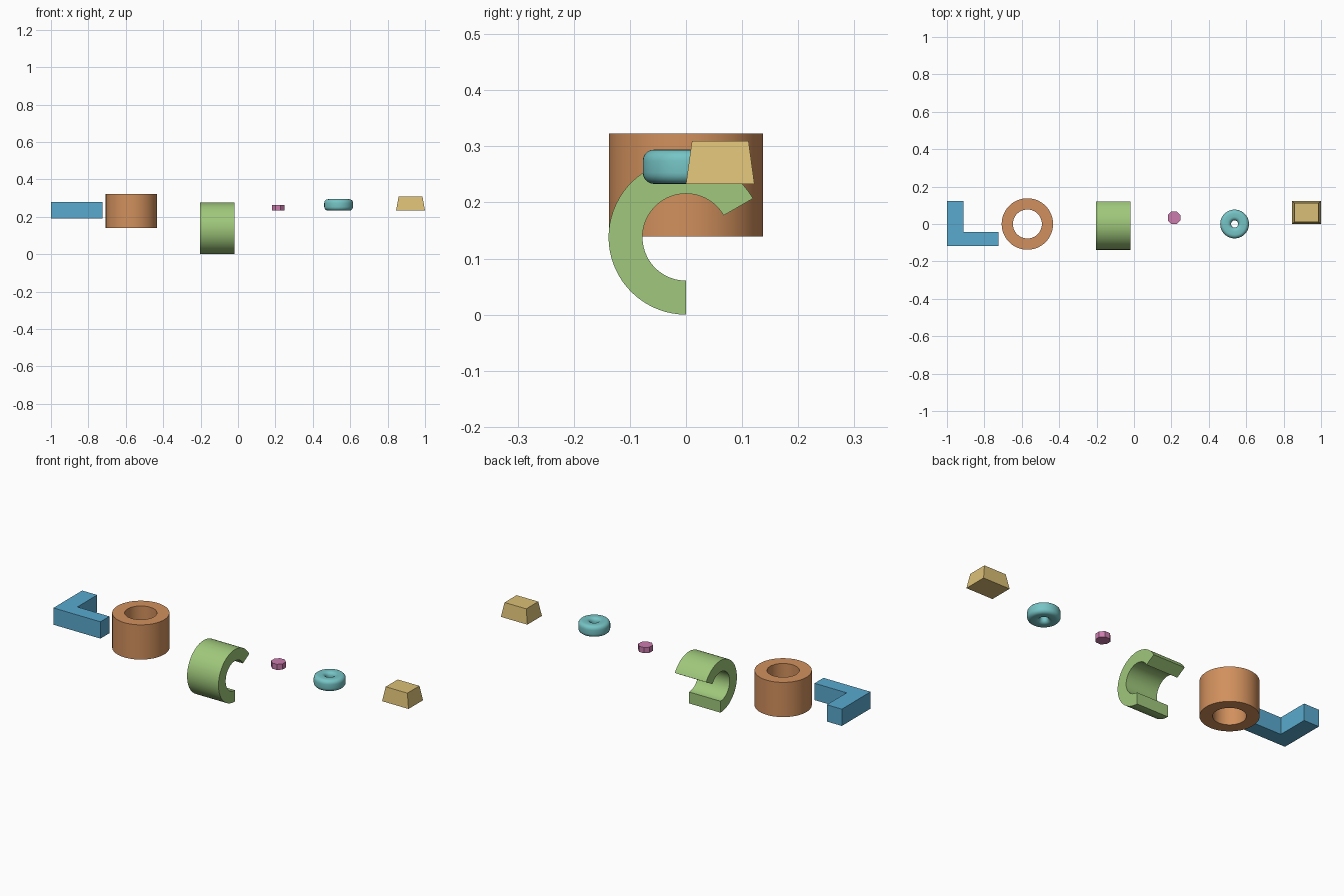
import bpy
import bmesh
from math import sin, cos, pi, radians
from mathutils import Vector

if "Cube" in bpy.data.objects:
    bpy.data.objects.remove(bpy.data.objects["Cube"])


def finish(name, bm, color, smooth=False):
    bmesh.ops.remove_doubles(bm, verts=bm.verts, dist=1e-6)
    bmesh.ops.recalc_face_normals(bm, faces=bm.faces)
    me = bpy.data.meshes.new(name)
    bm.to_mesh(me)
    bm.free()
    ob = bpy.data.objects.new(name, me)
    bpy.context.collection.objects.link(ob)
    mat = bpy.data.materials.new(name + "_colour")
    mat.diffuse_color = (*color, 1)
    mat.use_nodes = True
    mat.node_tree.nodes["Principled BSDF"].inputs["Base Color"].default_value = mat.diffuse_color
    me.materials.append(mat)
    if smooth:
        bpy.ops.object.select_all(action='DESELECT')
        ob.select_set(True)
        bpy.context.view_layer.objects.active = ob
        bpy.ops.object.shade_smooth_by_angle(angle=radians(30))
    return ob


def prism(name, pts, z0, z1, color):
    """Extrude an XY outline from z0 to z1."""
    bm = bmesh.new()
    face = bm.faces.new([bm.verts.new((x, y, z0)) for x, y in pts])
    ext = bmesh.ops.extrude_face_region(bm, geom=[face])
    verts = [g for g in ext["geom"] if isinstance(g, bmesh.types.BMVert)]
    bmesh.ops.translate(bm, verts=verts, vec=(0, 0, z1 - z0))
    return finish(name, bm, color)


def sweep(name, profile, place, start, end, steps, color):
    """Turn a closed (radius, height) profile; place maps it into space."""
    bm = bmesh.new()
    full = abs(end - start) >= 360
    count = steps if full else steps + 1
    rings = []
    for i in range(count):
        a = radians(start + (end - start) * i / steps)
        rings.append([bm.verts.new(place(r * cos(a), r * sin(a), h)) for r, h in profile])
    n = len(profile)
    for i in range(steps):
        a, b = rings[i], rings[(i + 1) % count]
        for j in range(n):
            k = (j + 1) % n
            bm.faces.new((a[j], a[k], b[k], b[j]))
    if not full:
        bm.faces.new(rings[0])
        bm.faces.new(rings[-1])
    return finish(name, bm, color, True)


# L-shaped bracket
prism("angle_bracket",
      [(-1, -.118), (-.724, -.118), (-.724, -.043), (-.912, -.043), (-.912, .123), (-1, .123)],
      .19, .279, (.1, .4, .62))

# Upright hollow cylinder
sweep("tube", [(.0775, .139), (.1375, .139), (.1375, .323), (.0775, .323)],
      lambda u, v, h: (-.57 + u, v, h), 0, 360, 64, (.64, .28, .11))

# Open ring lying along x, 240 degrees
sweep("split_ring", [(.0775, -.202), (.138, -.202), (.138, -.018), (.0775, -.018)],
      lambda u, v, h: (h, u, .138 + v), 30, 270, 48, (.35, .58, .2))

# Small octagonal block
R = .0335 / cos(pi / 8)
prism("octagonal_block",
      [(.214 + R * cos(pi / 8 + i * pi / 4), .0335 + R * sin(pi / 8 + i * pi / 4)) for i in range(8)],
      .233, .263, (.6, .2, .42))

# Rounded ring with a small hole
c = .02
ring_profile = []
for cx, cz, a0 in ((.057, .274, 0), (.039, .274, 90), (.039, .253, 180), (.057, .253, 270)):
    for i in range(6):
        a = radians(a0 + 18 * i)
        ring_profile.append((cx + c * cos(a), cz + c * sin(a)))
sweep("rounded_ring", ring_profile,
      lambda u, v, h: (.538 + u, v, h), 0, 360, 48, (.18, .55, .56))

# Tapered block
bm = bmesh.new()
bmesh.ops.create_cube(bm, size=1)
for v in bm.verts:
    top = v.co.z > 0
    hx, hy = (.0635, .0505) if top else (.0775, .061)
    v.co = Vector((.9225 + (hx if v.co.x > 0 else -hx),
                   .061 + (hy if v.co.y > 0 else -hy),
                   .309 if top else .233))
finish("tapered_block", bm, (.7, .52, .18))
